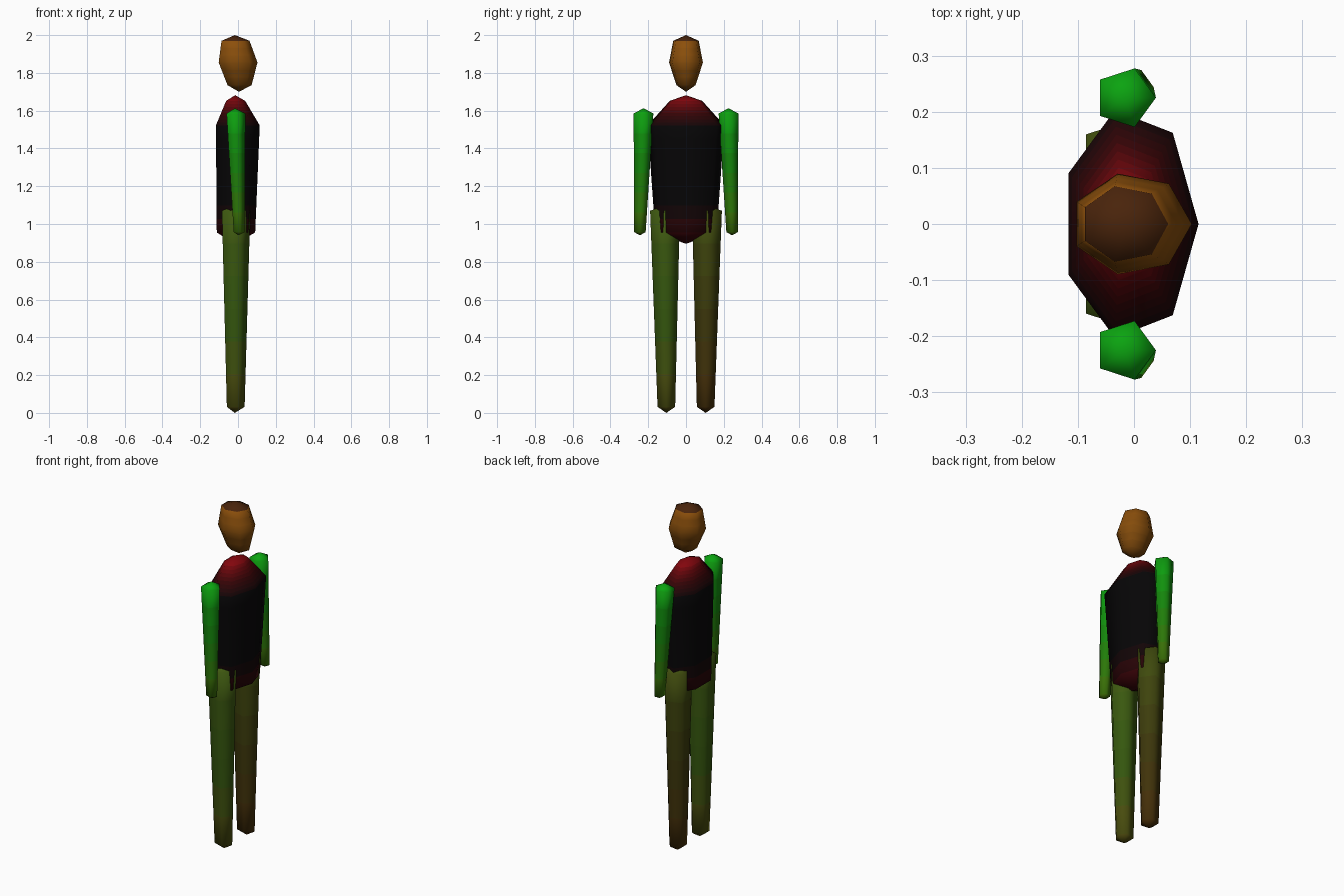
import bpy, bmesh, math

if "Cube" in bpy.data.objects:
    bpy.data.objects.remove(bpy.data.objects["Cube"])


def ramp(keys, z):
    """Colour at height z from (z, (r, g, b)) keys sorted upwards, 0-255 values."""
    if z <= keys[0][0]:
        return keys[0][1]
    for (z0, c0), (z1, c1) in zip(keys, keys[1:]):
        if z <= z1:
            t = (z - z0) / (z1 - z0)
            return [a + (b - a) * t for a, b in zip(c0, c1)]
    return keys[-1][1]


def material(name, rgb):
    mat = bpy.data.materials.new(name)
    mat.diffuse_color = (*[1.15 * (v / 255) ** 2.2 for v in rgb], 1)
    mat.use_nodes = True
    mat.node_tree.nodes["Principled BSDF"].inputs["Base Color"].default_value = mat.diffuse_color
    return mat


def loft(name, sides, bottom, rings, top, keys, steps=6, angle=80):
    """Skin n-sided rings (cx, cy, z, rx, ry), close both ends with a pointed cap,
    and colour the bands between rings by height."""
    fine = []
    for a, b in zip(rings, rings[1:]):
        fine += [[p + (q - p) * k / steps for p, q in zip(a, b)] for k in range(steps)]
    fine.append(rings[-1])

    bm = bmesh.new()
    loops = []
    for cx, cy, z, rx, ry in fine:
        angles = [2 * math.pi * i / sides for i in range(sides)]
        loops.append([bm.verts.new((cx + rx * math.cos(a), cy + ry * math.sin(a), z))
                      for a in angles])
    low, high = bm.verts.new(bottom), bm.verts.new(top)
    for i in range(sides):
        j = (i + 1) % sides
        faces = [bm.faces.new((low, loops[0][j], loops[0][i]))]
        for a, b in zip(loops, loops[1:]):
            faces.append(bm.faces.new((a[i], a[j], b[j], b[i])))
        faces.append(bm.faces.new((loops[-1][i], loops[-1][j], high)))
        for k, face in enumerate(faces):
            face.material_index = k
    heights = [bottom[2]] + [r[2] for r in fine] + [top[2]]
    mesh = bpy.data.meshes.new(name)
    bm.to_mesh(mesh)
    bm.free()
    for z0, z1 in zip(heights, heights[1:]):
        mesh.materials.append(material(name + "_band", ramp(keys, (z0 + z1) / 2)))
    obj = bpy.data.objects.new(name, mesh)
    bpy.context.collection.objects.link(obj)
    bpy.ops.object.select_all(action='DESELECT')
    obj.select_set(True)
    bpy.context.view_layer.objects.active = obj
    bpy.ops.object.shade_smooth_by_angle(angle=math.radians(angle))


# Head
loft("head", 7, (0.005, 0, 1.70),
     [(0.005, 0, 1.735, 0.067, 0.052),
      (-0.005, 0, 1.855, 0.108, 0.092),
      (-0.017, 0, 1.97, 0.078, 0.069)],
     (-0.017, 0, 2.0),
     [(1.72, (105, 62, 16)), (1.85, (122, 72, 18)), (1.967, (132, 76, 18)),
      (1.972, (70, 38, 18))], steps=3, angle=60)

# Torso: black in the middle, fading to dark red at the neck and the hips
loft("torso", 7, (-0.015, 0, 0.895),
     [(-0.016, 0, 0.955, 0.107, 0.167),
      (-0.007, 0, 1.522, 0.122, 0.208),
      (-0.015, 0, 1.652, 0.053, 0.088)],
     (-0.015, 0, 1.682),
     [(0.90, (62, 10, 16)), (0.96, (48, 9, 13)), (1.10, (14, 13, 14)),
      (1.50, (14, 13, 14)), (1.58, (52, 10, 13)), (1.67, (125, 14, 20))], steps=8)

# Arms and legs, one pair per side; the left leg is the browner one
arm_keys = [(0.95, (62, 100, 14)), (1.30, (26, 122, 18)), (1.60, (18, 152, 22))]
leg_keys = {
    "left": [(0.02, (68, 46, 16)), (0.50, (58, 54, 18)), (1.07, (62, 74, 20))],
    "right": [(0.02, (74, 70, 20)), (0.50, (50, 82, 20)), (1.07, (62, 84, 22))],
}
for side, s in (("left", 1), ("right", -1)):
    loft(side + "_arm", 5, (0.003, s * 0.244, 0.94),
         [(0.003, s * 0.244, 0.957, 0.032, 0.032),
          (-0.016, s * 0.225, 1.585, 0.055, 0.055)],
         (-0.016, s * 0.225, 1.613), arm_keys)
    loft(side + "_leg", 5, (-0.017, s * 0.104, 0.0),
         [(-0.017, s * 0.104, 0.032, 0.052, 0.049),
          (-0.018, s * 0.111, 1.07, 0.083, 0.083)],
         (-0.018, s * 0.111, 1.10), leg_keys[side])
